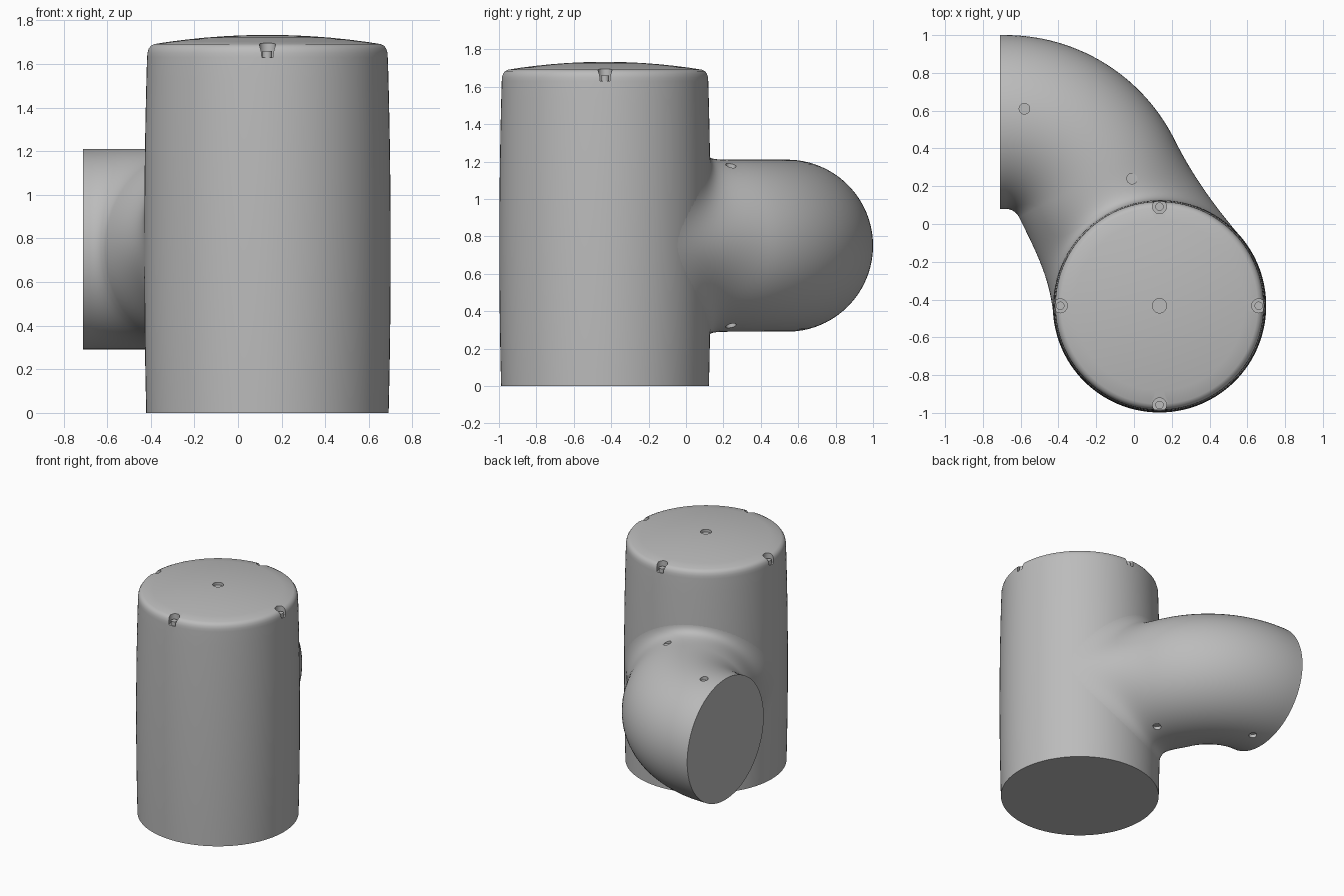
import bpy, bmesh, math
from mathutils import Vector

if "Cube" in bpy.data.objects:
    bpy.data.objects.remove(bpy.data.objects["Cube"])

CX, CY, MID = 0.135, -0.433, 0.75       # tank axis and arm height
UP = Vector((0, 0, 1))

grey = bpy.data.materials.new("plain grey")
grey.diffuse_color = (0.5, 0.5, 0.5, 1)
grey.use_nodes = True
grey.node_tree.nodes["Principled BSDF"].inputs["Base Color"].default_value = grey.diffuse_color


def tank_radius(z):
    """Slightly barrelled wall."""
    return 0.565 - 0.012 * ((z - MID) / 0.85) ** 2


def skin(name, rings):
    """Closed solid through a list of rings."""
    bm = bmesh.new()
    rows = [[bm.verts.new(p) for p in ring] for ring in rings]
    n = len(rows[0])
    for a, b in zip(rows, rows[1:]):
        for i in range(n):
            j = (i + 1) % n
            bm.faces.new((a[i], a[j], b[j], b[i]))
    bm.faces.new(rows[0])
    bm.faces.new(rows[-1])
    bmesh.ops.recalc_face_normals(bm, faces=bm.faces)
    mesh = bpy.data.meshes.new(name)
    bm.to_mesh(mesh)
    bm.free()
    mesh.materials.append(grey)
    ob = bpy.data.objects.new(name, mesh)
    bpy.context.collection.objects.link(ob)
    return ob


def circle(x, y, z, r, n):
    return [Vector((x + r * math.cos(2 * math.pi * i / n),
                    y + r * math.sin(2 * math.pi * i / n), z)) for i in range(n)]


def rod(name, x, y, z0, z1, r):
    return skin(name, [circle(x, y, z, r, 32) for z in (z0, z1)])


def activate(ob):
    bpy.ops.object.select_all(action='DESELECT')
    ob.select_set(True)
    bpy.context.view_layer.objects.active = ob


def cut(ob, cutter):
    cutter.hide_render = True
    mod = ob.modifiers.new("pocket", 'BOOLEAN')
    mod.operation, mod.solver, mod.object = 'DIFFERENCE', 'EXACT', cutter
    activate(ob)
    bpy.ops.object.modifier_apply(modifier=mod.name)
    bpy.data.objects.remove(cutter)


def smooth(ob):
    activate(ob)
    bpy.ops.object.shade_smooth_by_angle(angle=math.radians(35))


# Tank: barrelled wall, rounded rim, shallow dome
profile = [(tank_radius(1.63 * i / 16), 1.63 * i / 16) for i in range(17)]
profile += [(0.551, 1.65), (0.546, 1.669), (0.536, 1.683), (0.52, 1.691)]
profile += [(r, 1.733 - 0.042 * (r / 0.52) ** 2) for r in (0.45, 0.37, 0.29, 0.21, 0.13, 0.06, 0.015)]
tank = skin("tank", [circle(CX, CY, z, r, 128) for r, z in profile])

# Pockets in the tank top, with a pin in each rim pocket
cut(tank, rod("cutter", CX, CY, 1.712, 1.8, 0.038))
for k in range(4):
    a = k * math.pi / 2
    x, y = CX + 0.525 * math.cos(a), CY + 0.525 * math.sin(a)
    cut(tank, rod("cutter", x, y, 1.63, 1.8, 0.037))
    smooth(rod("rim_pin_%d" % (k + 1), x, y, 1.6, 1.66, 0.022))
smooth(tank)

# Elbow arm: short straight, bend, then a filleted blend onto the tank wall
BEND, R, N = 0.54, 0.46, 96
END = math.radians(63.6)
centre = Vector((-0.68, 0, MID))


def arm_ring(theta, shift=0.0):
    n = Vector((math.sin(theta), math.cos(theta), 0))
    p = centre + n * BEND + Vector((shift, 0, 0))
    return [p + n * (R * math.cos(v)) + UP * (R * math.sin(v))
            for v in (2 * math.pi * i / N for i in range(N))]


rings = [arm_ring(0, -0.03)] + [arm_ring(END * i / 28) for i in range(29)]

lateral = Vector((math.sin(END), math.cos(END), 0))
ahead = Vector((math.cos(END), -math.sin(END), 0))
axis = Vector((CX, CY, 0))
blend = []                               # one curve per point around the arm
for i, p0 in enumerate(rings[-1]):
    v = 2 * math.pi * i / N
    c, s = math.cos(v), math.sin(v)
    z = MID + 0.55 * s
    r = tank_radius(z) - 0.001
    w = 0.537 * c + 0.01
    out = math.sqrt(r * r - w * w)
    p3 = axis + lateral * w - ahead * out + UP * z
    around = (lateral * out + ahead * w) / r
    tangent = around * c + UP * s
    p1 = p0 + ahead * (0.15 + 0.07 * c * c)
    p2 = p3 - tangent * (0.08 + 0.12 * c * c)
    curve = []
    for k in range(1, 19):
        t = k / 18
        u = 1 - t
        curve.append(p0 * u**3 + p1 * (3 * u * u * t) + p2 * (3 * u * t * t) + p3 * t**3)
    inner = axis + UP * MID              # tuck the last ring inside the tank
    curve.append(p3.lerp(inner, 0.15))
    blend.append(curve)
rings += [list(ring) for ring in zip(*blend)]
arm = skin("elbow_arm", rings)

# Small round pockets on the top and underside of the arm
for x, y, floor in ((-0.58, 0.61, 1.18), (-0.01, 0.24, 1.165)):
    cut(arm, rod("cutter", x, y, floor, 1.4, 0.028))
    cut(arm, rod("cutter", x, y, 0.1, 2 * MID - floor, 0.028))
smooth(arm)
